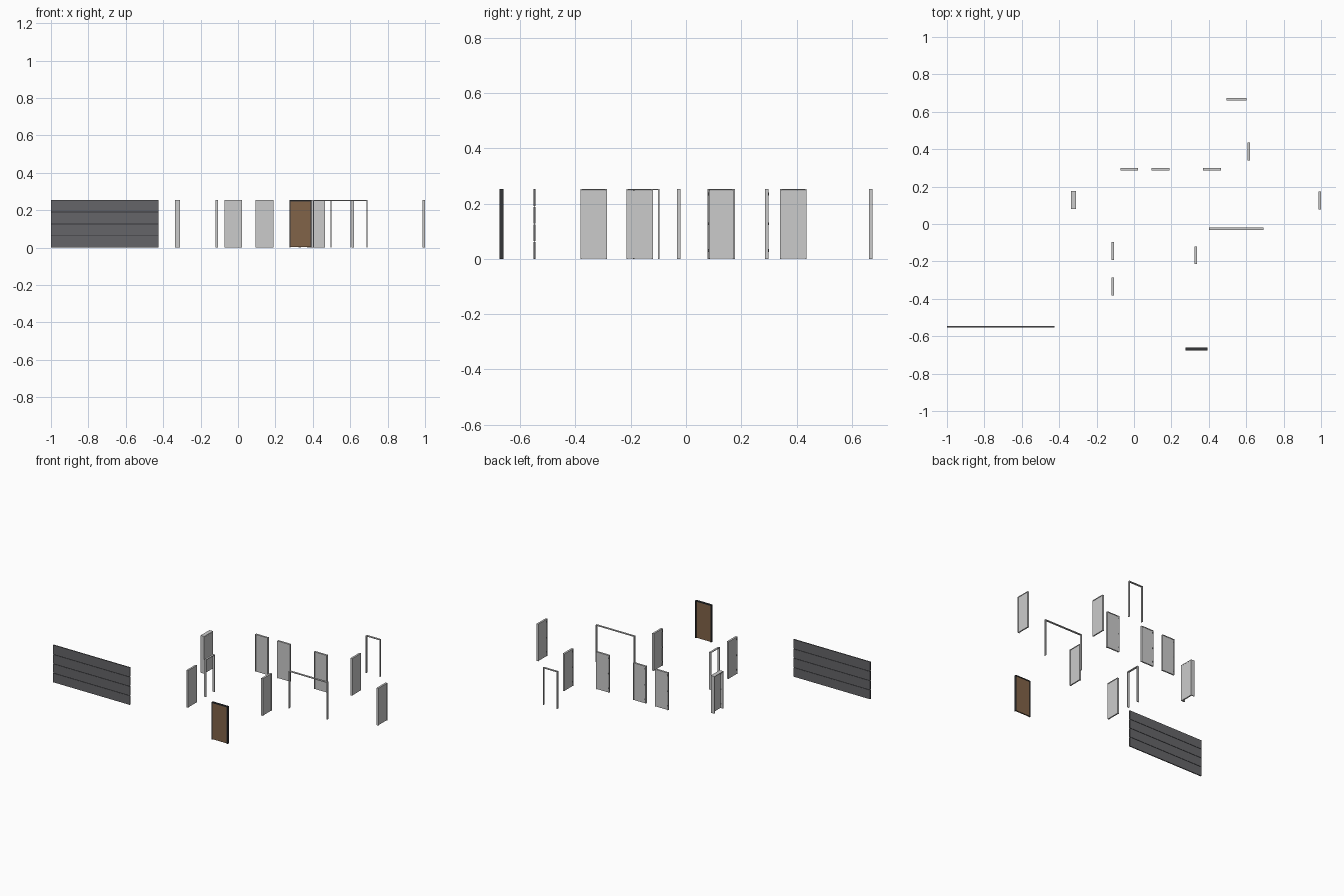
import bpy, bmesh
from mathutils import Matrix, Vector

if "Cube" in bpy.data.objects:
    bpy.data.objects.remove(bpy.data.objects["Cube"])

H = 0.253     # opening height
T = 0.0045    # frame bar width
D = 0.013     # normal frame depth


def material(name, col):
    m = bpy.data.materials.new(name)
    m.diffuse_color = (*col, 1)
    m.use_nodes = True
    m.node_tree.nodes["Principled BSDF"].inputs["Base Color"].default_value = m.diffuse_color
    return m


GREY = material("dark_grey", (0.13, 0.13, 0.14))
BLACK = material("charcoal", (0.035, 0.037, 0.04))
BROWN = material("timber", (0.22, 0.125, 0.065))


def boxes(name, parts, place, mat=None):
    """One object from boxes (u0,u1,v0,v1,z0,z1); u runs along the opening, v through it."""
    bm = bmesh.new()
    for u0, u1, v0, v1, z0, z1 in parts:
        m = Matrix.Translation(((u0 + u1) / 2, (v0 + v1) / 2, (z0 + z1) / 2))
        bmesh.ops.create_cube(bm, size=1, matrix=m @ Matrix.Diagonal((u1 - u0, v1 - v0, z1 - z0, 1)))
    me = bpy.data.meshes.new(name)
    bm.to_mesh(me)
    bm.free()
    ob = bpy.data.objects.new(name, me)
    ob.matrix_world = place
    if mat:
        me.materials.append(mat)
    bpy.context.collection.objects.link(ob)
    return ob


def along(axis, x, y):
    """Placement at the opening centre, running along x or y."""
    rot = Matrix.Rotation(1.5707963, 4, 'Z') if axis == 'y' else Matrix()
    return Matrix.Translation((x, y, 0)) @ rot


def frame(name, w, depth, place, mat=None, t=T):
    h, d = w / 2, depth / 2
    boxes(name + "_frame", [(-h, -h + t, -d, d, 0, H), (h - t, h, -d, d, 0, H),
                            (-h + t, h - t, -d, d, H - t, H)], place, mat)


def door(name, axis, x, y, w, depth=D, shift=0.0):
    place = along(axis, x, y)
    frame(name, w, depth, place)
    h = w / 2 - T - 0.0005
    boxes(name + "_leaf", [(-h, h, shift - 0.0045, shift + 0.0045, 0.001, H - T - 0.0005)], place)
    # three hinges on one jamb
    boxes(name + "_hinges", [(-h - 0.002, -h + 0.0015, shift + 0.004, shift + 0.0068, z - 0.005, z + 0.005)
                             for z in (0.03, 0.127, 0.235)], place, BLACK)


# interior doors
for i, (axis, x, y) in enumerate([('x', -0.026, 0.293), ('x', 0.141, 0.293), ('x', 0.417, 0.293),
                                  ('y', 0.613, 0.388), ('y', 0.993, 0.125),
                                  ('y', 0.331, -0.167), ('y', -0.113, -0.334)]):
    door(f"interior_door_{i + 1}", axis, x, y, 0.095)

# door in the thick wall
door("thick_wall_door", 'y', -0.324, 0.129, 0.095, 0.027, -0.009)

# open passages without leaves
frame("side_passage", 0.095, D, along('y', -0.113, -0.144))
frame("rear_passage", 0.107, D, along('x', 0.549, 0.668))
frame("wide_passage", 0.29, D, along('x', 0.547, -0.026))

# timber entrance door
p = along('x', 0.334, -0.668)
frame("entrance", 0.119, 0.014, p, BLACK, 0.006)
boxes("entrance_leaf", [(-0.0532, 0.0532, -0.0045, 0.0045, 0.002, H - 0.0065)], p, BROWN)

# garage door: four panels on a thin backing
p = along('x', -0.7125, -0.549)
step = H / 4
boxes("garage_panels", [(-0.2875, 0.2875, -0.0035, 0.0035, i * step + (0.002 if i else 0),
                         (i + 1) * step - (0.002 if i < 3 else 0)) for i in range(4)], p, GREY)
boxes("garage_backing", [(-0.287, 0.287, -0.0015, 0.0015, 0.001, H - 0.001)], p, BLACK)
